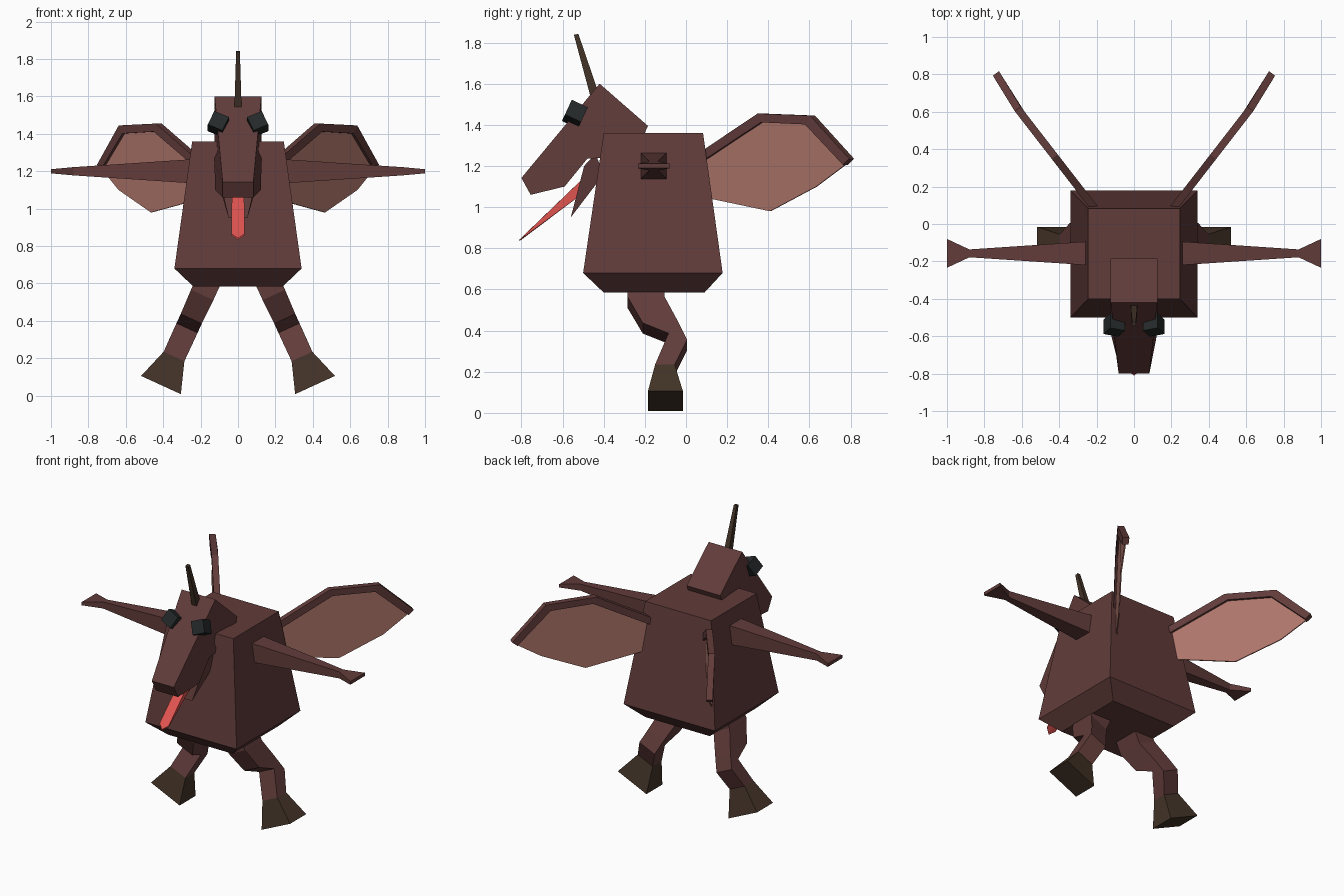
import bpy, bmesh, math
from mathutils import Matrix, Vector

if "Cube" in bpy.data.objects:
    bpy.data.objects.remove(bpy.data.objects["Cube"], do_unlink=True)


def make_mat(name, srgb):
    lin = [((c / 255 + 0.055) / 1.055) ** 2.4 for c in srgb] + [1.0]
    m = bpy.data.materials.new(name)
    m.use_nodes = True
    m.diffuse_color = lin
    bsdf = m.node_tree.nodes["Principled BSDF"]
    bsdf.inputs["Base Color"].default_value = lin
    bsdf.inputs["Roughness"].default_value = 0.9
    return m


HIDE = make_mat("brown hide", (97, 60, 58))
HORN = make_mat("dark horn", (67, 51, 39))
FLESH = make_mat("wing flesh", (172, 116, 105))
RED = make_mat("tongue red", (224, 84, 80))
BLACK = make_mat("eye black", (37, 41, 42))


def finish(name, bm, mat):
    bmesh.ops.recalc_face_normals(bm, faces=bm.faces)
    me = bpy.data.meshes.new(name)
    bm.to_mesh(me)
    bm.free()
    me.materials.append(mat)
    ob = bpy.data.objects.new(name, me)
    bpy.context.collection.objects.link(ob)
    return ob


def loft(name, rings, mat, side=1):
    """Skin equal-length rings of points and cap both ends."""
    bm = bmesh.new()
    vs = [[bm.verts.new((x * side, y, z)) for x, y, z in r] for r in rings]
    n = len(vs[0])
    for a, b in zip(vs, vs[1:]):
        for i in range(n):
            j = (i + 1) % n
            bm.faces.new((a[i], a[j], b[j], b[i]))
    bm.faces.new(vs[0])
    bm.faces.new(vs[-1])
    return finish(name, bm, mat)


def side_profile(name, pts, mat):
    """Side outline of (y, z, half width) points, spanned across x."""
    return loft(name, [[(s * w, y, z) for y, z, w in pts] for s in (-1, 1)], mat)


def rect(hx, y0, y1, z):
    return [(-hx, y0, z), (hx, y0, z), (hx, y1, z), (-hx, y1, z)]


# Body: tapered block with a bevelled underside
loft("body", [rect(0.24, -0.40, 0.09, 0.585), rect(0.34, -0.50, 0.178, 0.68),
              rect(0.245, -0.40, 0.083, 1.36)], HIDE)

# Head, jaw and tongue
side_profile("head", [(-0.42, 1.60, 0.125), (-0.185, 1.395, 0.125), (-0.25, 1.25, 0.125),
                      (-0.48, 1.235, 0.125), (-0.59, 1.10, 0.123),
                      (-0.755, 1.06, 0.082), (-0.80, 1.142, 0.082)], HIDE)
side_profile("lower_jaw", [(-0.44, 1.26, 0.11), (-0.495, 1.20, 0.11),
                           (-0.56, 0.95, 0.05), (-0.40, 1.16, 0.11)], HIDE)
loft("tongue", [
    [(-0.033, -0.49, 1.15), (0, -0.49, 1.15), (0.033, -0.49, 1.15),
     (0.033, -0.49, 1.075), (0, -0.49, 1.075), (-0.033, -0.49, 1.075)],
    [(-0.034, -0.785, 0.865), (0, -0.81, 0.842), (0.034, -0.785, 0.865),
     (0.034, -0.785, 0.857), (0, -0.81, 0.834), (-0.034, -0.785, 0.857)]], RED)

# Horn
loft("horn", [rect(0.019, -0.465, -0.42, 1.54),
              [(-0.01, -0.545, 1.838), (0.01, -0.545, 1.838),
               (0.01, -0.523, 1.842), (-0.01, -0.523, 1.842)]], HORN)

# Leg outlines: height along leg (front, back), y (front, back), half width
LEG = [(0.66, 0.66, -0.285, -0.105, 0.066), (0.53, 0.53, -0.285, -0.105, 0.066),
       (0.39, 0.39, -0.21, -0.035, 0.062), (0.335, 0.30, -0.085, 0.005, 0.062),
       (0.168, 0.168, -0.15, -0.055, 0.061)]
HOOF = [LEG[-1], (0.0, 0.0, -0.185, -0.015, 0.117)]


def leg_rings(sections):
    def place(u, y, h):
        return (0.412 - 0.416 * h + 0.909 * u, y, 0.057 + 0.909 * h + 0.416 * u)
    return [[place(-w, yf, hf), place(w, yf, hf), place(w, yb, hb), place(-w, yb, hb)]
            for hf, hb, yf, yb, w in sections]


# Wing outlines in (y, z); the wing sweeps outward as it goes back
BAR_TOP = [(0.04, 1.24), (0.36, 1.455), (0.615, 1.445), (0.805, 1.235)]
BAR_LOW = [(0.04, 1.19), (0.375, 1.412), (0.59, 1.402), (0.775, 1.205)]
SKIN = BAR_LOW[:0:-1] + [(0.04, 1.21), (0.04, 1.05), (0.125, 1.04),
                        (0.41, 0.98), (0.635, 1.10)]


def wing_x(y):
    return 0.145 + 0.775 * y if y < 0.63 else 0.633 + 0.6 * (y - 0.63)


def wing_pt(p, off):
    return (wing_x(p[0]) + 0.8 * off, p[0] - 0.6 * off, p[1])


for side, label in ((1, "left"), (-1, "right")):
    # Legs
    loft(label + "_leg", leg_rings(LEG), HIDE, side)
    loft(label + "_hoof", leg_rings(HOOF), HORN, side)

    # Arm with a flat flared hand: x, half depth, half height
    loft(label + "_arm", [
        [(x, -0.157 + a * d, 1.2 + b * h) for a, b in ((-1, -1), (1, -1), (1, 1), (-1, 1))]
        for x, d, h in ((0.22, 0.065, 0.066), (0.88, 0.021, 0.022), (1.0, 0.077, 0.011))],
        HIDE, side)

    # Wing bar and membrane
    loft(label + "_wing_bar", [[wing_pt(t, -0.02), wing_pt(t, 0.02),
                                wing_pt(b, 0.02), wing_pt(b, -0.02)]
                               for t, b in zip(BAR_TOP, BAR_LOW)], HIDE, side)
    loft(label + "_wing_membrane",
         [[wing_pt(p, o) for p in SKIN] for o in (-0.004, 0.004)], FLESH, side)

    # Slanted eye block
    bm = bmesh.new()
    bmesh.ops.create_cube(bm, size=0.086)
    bm.transform(Matrix.Translation(Vector((side * 0.105, -0.54, 1.452)))
                 @ Matrix.Rotation(math.radians(-25), 4, 'X')
                 @ Matrix.Rotation(math.radians(-24 * side), 4, 'Y'))
    finish(label + "_eye", bm, BLACK)
